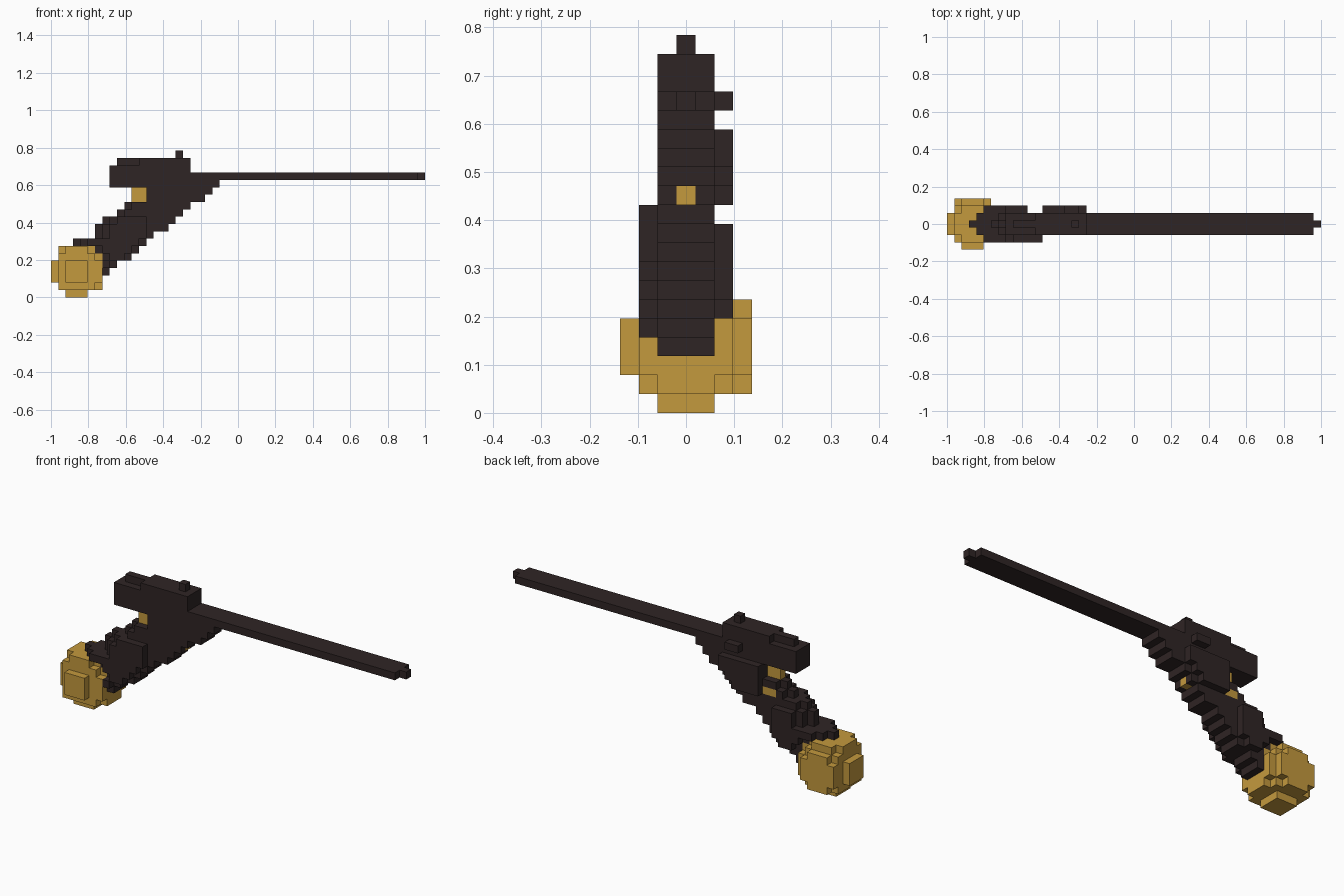
import bpy, bmesh
from mathutils import Vector

cube = bpy.data.objects.get("Cube")
if cube:
    bpy.data.objects.remove(cube, do_unlink=True)

U = 2 / 51          # edge of one block
blocks = {}         # (x, y, z) cell -> part name


def fill(part, xs, ys, zs):
    """Fill inclusive block ranges with a part; later parts replace earlier ones."""
    for x in range(xs[0], xs[1] + 1):
        for y in range(ys[0], ys[1] + 1):
            for z in range(zs[0], zs[1] + 1):
                blocks[x, y, z] = part


def material(name, rgb):
    m = bpy.data.materials.new(name)
    m.use_nodes = True
    m.diffuse_color = (*rgb, 1)
    bsdf = m.node_tree.nodes["Principled BSDF"]
    bsdf.inputs["Base Color"].default_value = (*rgb, 1)
    bsdf.inputs["Roughness"].default_value = 0.8
    return m


dark = material("dark_wood", (0.028, 0.018, 0.018))
brass = material("brass", (0.55, 0.32, 0.048))

# Rounded pommel: core, small caps, and cross-shaped caps on the wider sides
fill("pommel", (1, 5), (-2, 2), (1, 5))
fill("pommel", (0, 6), (-1, 1), (2, 4))
fill("pommel", (2, 4), (-3, 3), (2, 4))
fill("pommel", (2, 4), (-1, 1), (0, 6))
for a, b in ((1, 2), (2, 1)):
    fill("pommel", (6, 6), (-a, a), (3 - b, 3 + b))
    fill("pommel", (3 - a, 3 + a), (3, 3), (3 - b, 3 + b))
    fill("pommel", (3 - a, 3 + a), (-b, b), (6, 6))

# Slanted grip: first and last block of each layer, narrowing at the back
grip = {3: (7, 7), 4: (7, 8), 5: (6, 10), 6: (5, 11), 7: (3, 12), 8: (6, 13),
        9: (6, 15), 10: (7, 16), 11: (9, 17), 12: (10, 18),
        13: (13, 20), 14: (13, 21), 15: (8, 22)}
for z, (first, last) in grip.items():
    for y in range(-2, 3):
        start = first if z in (3, 4, 13, 14, 15) else first + abs(y)
        if abs(y) < 2:
            fill("grip", (start, last), (y, y), (z, z))
        elif y == -2 and 4 <= z <= 10:
            fill("grip", (start, min(last - 1, 12)), (y, y), (z, z))
        elif y == 2 and 5 <= z <= 9:
            fill("grip", (start, min(last - 1, 10)), (y, y), (z, z))

# Side lock plate and its small stud
for z in range(11, 15):
    fill("lock_plate", (13, min(grip[z][1] - 1, 18)), (2, 2), (z, z))
fill("lock_stud", (16, 17), (2, 2), (16, 16))

# Receiver, sight and barrel
fill("receiver", (8, 18), (-1, 1), (16, 17))
fill("receiver", (9, 18), (0, 0), (18, 18))
fill("receiver", (12, 18), (-1, 1), (18, 18))
fill("sight", (17, 17), (0, 0), (19, 19))
fill("barrel", (19, 49), (-1, 1), (16, 16))
fill("barrel", (50, 50), (0, 0), (16, 16))

# Brass trigger and inlays
fill("trigger", (11, 12), (0, 0), (13, 14))
fill("side_inlay", (11, 12), (1, 1), (11, 11))
fill("front_inlay", (17, 17), (0, 0), (11, 11))

BRASS_PARTS = {"pommel", "trigger", "side_inlay", "front_inlay"}


def build(part):
    """Make one mesh from the exposed sides of a part's blocks."""
    bm = bmesh.new()
    for cell, owner in blocks.items():
        if owner != part:
            continue
        centre = Vector(cell) + Vector((0.5, 0, 0.5))
        for axis in range(3):
            for sign in (-1, 1):
                n = Vector((0, 0, 0))
                n[axis] = sign
                if tuple(int(c + d) for c, d in zip(cell, n)) in blocks:
                    continue
                u = Vector((0, 0, 0))
                u[(axis + 1) % 3] = 0.5
                v = n.cross(u)
                mid = centre + n / 2
                corners = (mid - u - v, mid + u - v, mid + u + v, mid - u + v)
                bm.faces.new([bm.verts.new(p * U - Vector((1, 0, 0))) for p in corners])
    bmesh.ops.remove_doubles(bm, verts=bm.verts[:], dist=U / 100)
    bmesh.ops.dissolve_limit(bm, angle_limit=0.01, verts=bm.verts[:], edges=bm.edges[:])
    mesh = bpy.data.meshes.new(part)
    bm.to_mesh(mesh)
    bm.free()
    mesh.materials.append(brass if part in BRASS_PARTS else dark)
    bpy.context.collection.objects.link(bpy.data.objects.new(part, mesh))


for name in sorted(set(blocks.values())):
    build(name)
